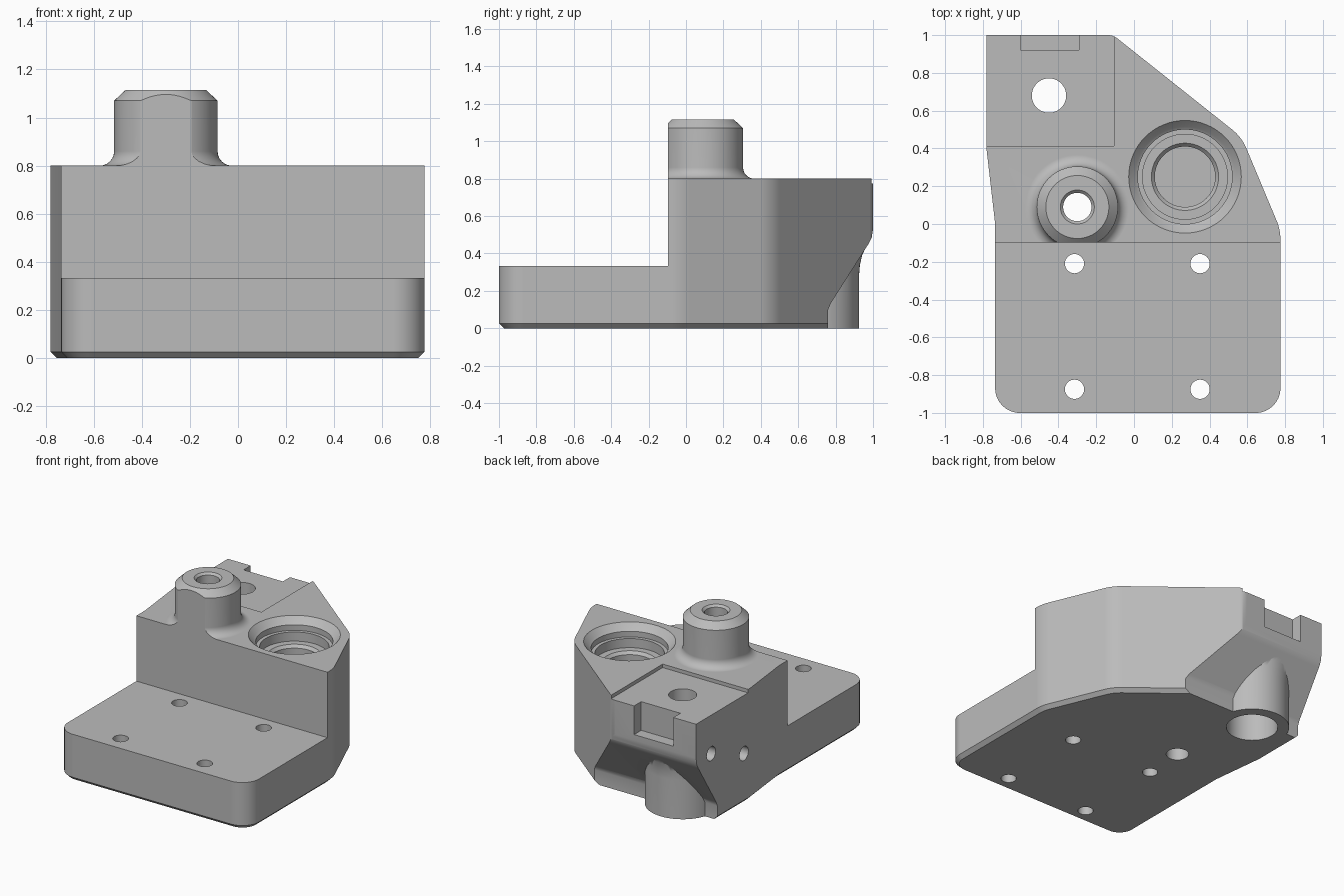
import bpy, bmesh, math
from mathutils import Vector, Matrix

cube = bpy.data.objects.get("Cube")
if cube:
    bpy.data.objects.remove(cube)

grey = bpy.data.materials.new("machined grey")
grey.use_nodes = True
COLOUR = (0.5, 0.5, 0.5, 1)
grey.diffuse_color = COLOUR
grey.node_tree.nodes["Principled BSDF"].inputs["Base Color"].default_value = COLOUR


def finish(name, bm):
    bmesh.ops.recalc_face_normals(bm, faces=bm.faces[:])
    mesh = bpy.data.meshes.new(name)
    bm.to_mesh(mesh)
    bm.free()
    mesh.materials.append(grey)
    obj = bpy.data.objects.new(name, mesh)
    bpy.context.collection.objects.link(obj)
    return obj


def loft(name, rings, bottom_chamfer=0):
    """Solid through equal rings of points, capped at both ends."""
    bm = bmesh.new()
    loops = [[bm.verts.new(p) for p in ring] for ring in rings]
    n = len(loops[0])
    for low, high in zip(loops, loops[1:]):
        for i in range(n):
            j = (i + 1) % n
            bm.faces.new((low[i], low[j], high[j], high[i]))
    base = bm.faces.new(loops[0][::-1])
    bm.faces.new(loops[-1])
    if bottom_chamfer:
        bmesh.ops.recalc_face_normals(bm, faces=bm.faces[:])
        bmesh.ops.bevel(bm, geom=base.edges[:], offset=bottom_chamfer,
                        segments=1, affect='EDGES', clamp_overlap=False)
    return finish(name, bm)


def turned(name, x, y, profile, sides=64):
    """Solid of revolution about a vertical axis, from (radius, z) pairs."""
    angles = [math.tau * i / sides for i in range(sides)]
    return loft(name, [[(x + r * math.cos(a), y + r * math.sin(a), z)
                        for a in angles] for r, z in profile])


def box(name, low, high):
    (x0, y0, z0), (x1, y1, z1) = low, high
    return loft(name, [[(x0, y0, z), (x1, y0, z), (x1, y1, z), (x0, y1, z)]
                       for z in (z0, z1)])


def rounded(corners, steps=10):
    """Outline with an arc of the given radius at each (x, y, radius)."""
    points = []
    for i, (x, y, r) in enumerate(corners):
        p = Vector((x, y))
        if not r:
            points.append(p)
            continue
        a = (Vector(corners[i - 1][:2]) - p).normalized()
        b = (Vector(corners[(i + 1) % len(corners)][:2]) - p).normalized()
        half = a.angle(b) / 2
        centre = p + (a + b).normalized() * r / math.sin(half)
        start = p + a * r / math.tan(half) - centre
        end = p + b * r / math.tan(half) - centre
        points += [centre + start.lerp(end, k / steps).normalized() * r
                   for k in range(steps + 1)]
    return points


def combine(target, tool, operation):
    mod = target.modifiers.new(operation.title(), 'BOOLEAN')
    mod.operation, mod.solver, mod.object = operation, 'EXACT', tool
    bpy.context.view_layer.objects.active = target
    bpy.ops.object.modifier_apply(modifier=mod.name)
    bpy.data.objects.remove(tool)


# Main block, full height, with a chamfered underside
outline = rounded([(-0.735, -1, 0.13), (0.775, -1, 0.13), (0.775, -0.03, 0.25),
                   (0.57, 0.46, 0.25), (-0.11, 1, 0.08), (-0.78, 1, 0),
                   (-0.78, 0.39, 0.1), (-0.735, 0, 0)])
body = loft("bracket_body", [[(p.x, p.y, z) for p in outline] for z in (0, 0.8)],
            bottom_chamfer=0.026)

# Sloped undercut at the back
slope = [(0.76, -0.2), (0.76, 0.1), (0.775, 0.135), (0.975, 0.45),
         (0.993, 0.485), (1.0, 0.53), (1.3, 0.53), (1.3, -0.2)]
combine(body, loft("undercut", [[(x, y, z) for y, z in slope] for x in (-1, 1)]),
        'DIFFERENCE')

# Round boss flaring into the slope
boss = [(0.245, 0), (0.245, 0.28), (0.25, 0.34), (0.262, 0.39),
        (0.28, 0.43), (0.3, 0.465), (0.3, 0.54)]
combine(body, turned("rear_boss", -0.45, 0.68, boss), 'UNION')

# Post with a filleted foot and a chamfered top
FILLET, RADIUS = 0.06, 0.215
foot = [(RADIUS + FILLET * (1 - math.sin(a)), 0.8 + FILLET * (1 - math.cos(a)))
        for a in (math.radians(15 * k) for k in range(7))]
post = [(RADIUS + FILLET, 0.7)] + foot + [(RADIUS, 1.07), (0.167, 1.115)]
combine(body, turned("post", -0.3, 0.09, post), 'UNION')

cutters = [
    # Step down to the front plate, trimming the post flat
    box("front_step", (-2, -2, 0.333), (2, -0.097, 2)),
    # Shallow pocket and the notch in its back edge
    box("rear_pocket", (-2, 0.413, 0.775), (-0.105, 2, 0.95)),
    box("rear_notch", (-0.6, 0.92, 0.57), (-0.29, 2, 0.95)),
    # Post bore with a small lead-in
    turned("post_bore", -0.3, 0.09,
           [(0.075, -0.1), (0.075, 1.1), (0.092, 1.117), (0.092, 1.3)]),
    # Stepped blind seat
    turned("stepped_seat", 0.27, 0.25,
           [(0.16, 0.3), (0.16, 0.63), (0.178, 0.65), (0.225, 0.65),
            (0.225, 0.715), (0.25, 0.715), (0.25, 0.755), (0.265, 0.765),
            (0.3, 0.802), (0.3, 0.95)]),
    # Hole through the pocket with a wide bore below
    turned("rear_bore", -0.45, 0.68,
           [(0.17, -0.1), (0.17, 0.45), (0.091, 0.45), (0.091, 0.95)]),
]
# Four screw holes in the front plate
for x in (-0.315, 0.35):
    for y in (-0.875, -0.21):
        cutters.append(turned("screw_hole", x, y, [(0.051, -0.1), (0.051, 0.6)], 32))
# Two cross holes in the side
for y, z in ((0.83, 0.5), (0.46, 0.36)):
    hole = turned("cross_hole", 0, 0, [(0.05, -1), (0.05, -0.52)], 32)
    hole.data.transform(Matrix.Translation((0, y, z)) @ Matrix.Rotation(math.pi / 2, 4, 'Y'))
    cutters.append(hole)
for cutter in cutters:
    combine(body, cutter, 'DIFFERENCE')

# Smooth the curved walls and keep the machined edges crisp
bpy.ops.object.select_all(action='DESELECT')
body.select_set(True)
bpy.context.view_layer.objects.active = body
bpy.ops.object.shade_smooth_by_angle(angle=math.radians(25))
weighted = body.modifiers.new("Even shading", 'WEIGHTED_NORMAL')
weighted.keep_sharp = True
